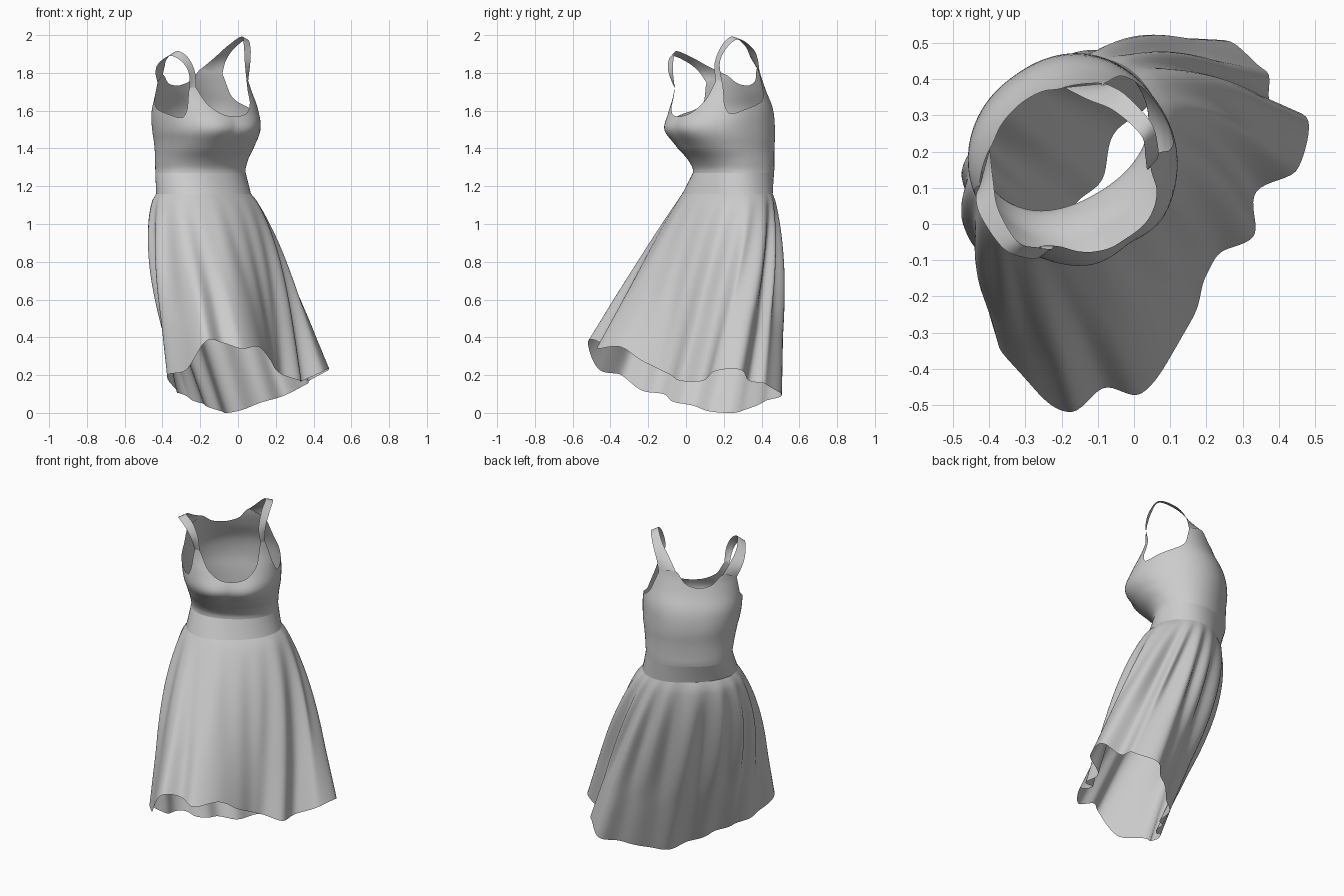
import bpy, bmesh, math
from mathutils import Vector

cube = bpy.data.objects.get("Cube")
if cube:
    bpy.data.objects.remove(cube)

fabric = bpy.data.materials.new("grey fabric")
fabric.use_nodes = True
GREY = (0.6, 0.6, 0.6, 1)
fabric.diffuse_color = GREY
fabric.node_tree.nodes["Principled BSDF"].inputs["Base Color"].default_value = GREY

SEAM, BAND = 1.16, 1.27
SEGMENTS = 180


def spline(points, t, closed=False):
    """Smooth curve through points, t counted in points."""
    n = len(points)
    i = math.floor(t) if closed else min(max(math.floor(t), 0), n - 2)
    f = t - i
    pick = lambda k: Vector(points[k % n] if closed else points[min(max(k, 0), n - 1)])
    a, b, c, d = (pick(i + k) for k in (-1, 0, 1, 2))
    return b + f * 0.5 * (c - a + f * (2 * a - 5 * b + 4 * c - d + f * (3 * (b - c) + d - a)))


def keyed(table, x):
    """Smooth values of a table whose first column is the key."""
    for i in range(len(table) - 1):
        if x <= table[i + 1][0] or i == len(table) - 2:
            f = (x - table[i][0]) / (table[i + 1][0] - table[i][0])
            return spline(table, i + min(max(f, 0), 1))[1:]


def world(u, v, z):
    """Body frame (forward, left, up) to world; the wearer faces +x -y."""
    return Vector(((u + v) / math.sqrt(2), (v - u) / math.sqrt(2), z))


# Turn of the upper body: height, degrees
TWIST = [(1.16, 5), (1.27, 14), (1.4, 12), (1.55, 8), (2, 4)]


def posed(p):
    """Twist and lean a point of the upper body, then place it in the world."""
    u, v, z = p
    turn = math.radians(keyed(TWIST, z)[0])
    du, dv = u + .27, v - .015
    u = du * math.cos(turn) + dv * math.sin(turn) - .27
    v = dv * math.cos(turn) - du * math.sin(turn) + .015
    lean = max(0, z - 1.45) * 2
    return world(u, v - 0.03 * lean, z + 0.17 * lean * v)


def loft(name, rows, closed=True):
    bm = bmesh.new()
    grid = [[bm.verts.new(p) for p in row] for row in rows]
    n = len(grid[0])
    for low, high in zip(grid, grid[1:]):
        for j in range(n if closed else n - 1):
            k = (j + 1) % n
            bm.faces.new((low[j], low[k], high[k], high[j]))
    bmesh.ops.recalc_face_normals(bm, faces=bm.faces)
    mesh = bpy.data.meshes.new(name)
    bm.to_mesh(mesh)
    bm.free()
    mesh.materials.append(fabric)
    for face in mesh.polygons:
        face.use_smooth = True
    obj = bpy.data.objects.new(name, mesh)
    bpy.context.collection.objects.link(obj)


# Torso sections: height, forward centre, sideways centre, half depth, half width
SECTIONS = [(1.16, -.285, .025, .2, .27), (1.27, -.322, .025, .192, .247),
            (1.33, -.312, .024, .205, .25), (1.4, -.28, .022, .24, .26),
            (1.5, -.25, .018, .277, .277), (1.6, -.255, .016, .258, .28),
            (1.7, -.255, .01, .213, .265), (1.8, -.25, .005, .188, .248)]
# Top edge of the bodice: angle from the front, height
EDGE = [(0, 1.57), (14, 1.585), (28, 1.64), (40, 1.74), (49, 1.74), (54, 1.63),
        (62, 1.575), (82, 1.595), (103, 1.63), (112, 1.67), (120, 1.77),
        (150, 1.805), (165, 1.75), (180, 1.73)]


def torso(deg, z):
    uc, vc, a, b = keyed(SECTIONS, z)
    c, s = math.cos(math.radians(deg)), math.sin(math.radians(deg))
    soft = lambda q: math.copysign(abs(q) ** 0.9, q)
    u, v = uc + a * soft(c), vc + b * soft(s)
    # Bust: two soft swellings
    if c > 0:
        u += .018 * math.exp(-((z - 1.5) / .08) ** 2) * math.exp(-((abs(v) - .11) / .1) ** 2)
    return (u, v, z)


angles = [360 * j / SEGMENTS for j in range(SEGMENTS)]


def edge_height(deg):
    return keyed(EDGE, min(deg, 360 - deg))[0]


# Bodice and waistband
ROWS = 24
loft("bodice", [[posed(torso(d, BAND + (edge_height(d) - BAND) * i / ROWS)) for d in angles]
                for i in range(ROWS + 1)])
low_ring, high_ring = ([posed(torso(d, z)) for d in angles] for z in (SEAM, BAND))
loft("waistband", [low_ring, high_ring])

# Shoulder straps: ribbons between a neck edge and an armhole edge
NECK = [(-.095, .172, 1.83), (-.125, .195, 1.915), (-.175, .225, 1.955),
        (-.275, .21, 1.91), (-.345, .172, 1.855)]
ARM = [(-.098, .212, 1.83), (-.125, .24, 1.9), (-.185, .268, 1.935),
       (-.285, .262, 1.89), (-.335, .243, 1.835)]
for side, sign in (("left", 1), ("right", -1)):
    mirror = lambda points: [(u, sign * v, z) for u, v, z in points]
    neck = [torso(sign * 40, 1.74), *mirror(NECK), torso(sign * 150, 1.805)]
    arm = [torso(sign * 49, 1.74), *mirror(ARM), torso(sign * 120, 1.77)]
    rows = []
    for i in range(41):
        t = i / 40 * (len(neck) - 1)
        p, q = spline(neck, t), spline(arm, t)
        rows.append([posed(p.lerp(q, k / 4)) for k in range(5)])
    loft(side + "_strap", rows, closed=False)

# Skirt hem, from the front centre round by the wearer's left
HEM = [(.17, -.24, .28), (.2, -.14, .23), (.24, -.08, .2), (.33, -.03, .17),
       (.34, .09, .17), (.45, .15, .22), (.48, .28, .23), (.38, .34, .17),
       (.36, .43, .15), (.24, .5, .09), (.14, .41, .06), (.03, .33, .02),
       (-.05, .24, 0), (-.1, .12, .01), (-.17, .03, .04), (-.22, -.07, .06),
       (-.3, -.12, .1), (-.33, -.24, .12), (-.37, -.34, .2), (-.27, -.46, .23),
       (-.17, -.52, .38), (-.08, -.45, .37), (.02, -.47, .34), (.11, -.35, .35)]
ROWS = 32
rows = []
for i in range(ROWS + 1):
    t = i / ROWS
    row = []
    for top, d in zip(low_ring, angles):
        r = math.radians(d)
        c, s = math.cos(r), math.sin(r)
        p = top.lerp(spline(HEM, d / 360 * len(HEM), True), t)
        # Outward billow and pleats, fuller towards the back
        puff = (.045 - .016 * c + .053 * c * s) * math.sin(math.pi * t ** .65)
        pleat = (.012 - .009 * c) * math.cos(16 * r + math.sin(3 * r))
        pleat *= math.sin(math.pi * min(t * 1.2, .85))
        row.append(p + world(c, s, 0) * (puff + pleat))
    rows.append(row)
loft("skirt", rows)
